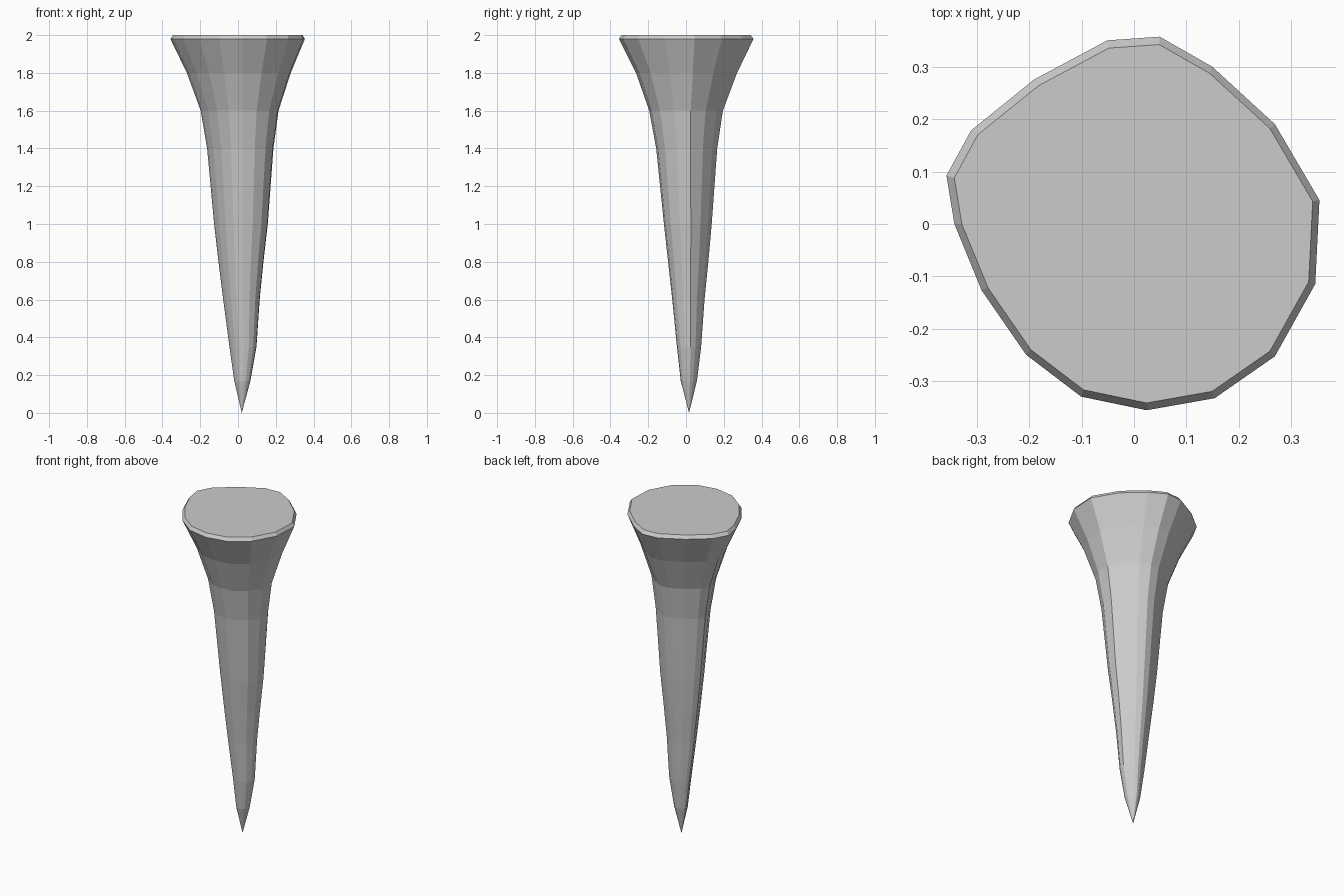
import bpy, bmesh

# Irregular hand-cut outline of the head, seen from above
outline = [(.355, .045), (.27, .19), (.15, .30), (.05, .357), (-.05, .35), (-.19, .275),
           (-.31, .178), (-.357, .092), (-.342, 0), (-.29, -.127), (-.205, -.25), (-.10, -.33),
           (.025, -.356), (.155, -.333), (.27, -.253), (.347, -.115)]

# Rings: height, then min x, max x, min y, max y
rings = [(2.0, -.342, .342, -.342, .342), (1.98, -.357, .355, -.356, .357),
         (1.8, -.27, .28, -.265, .27), (1.6, -.197, .215, -.195, .195),
         (1.4, -.163, .188, -.158, .165), (1.0, -.126, .158, -.117, .136),
         (.8, -.103, .135, -.095, .118), (.6, -.078, .115, -.073, .098),
         (.35, -.045, .098, -.048, .08), (.17, -.02, .066, -.028, .058)]

# Loft the rings from the flat head down to the pointed tip
bm = bmesh.new()
loops = []
for z, x0, x1, y0, y1 in rings:
    loops.append([bm.verts.new(((x0 + x1) / 2 + x / .356 * (x1 - x0) / 2,
                                (y0 + y1) / 2 + y / .3565 * (y1 - y0) / 2, z))
                  for x, y in outline])
n = len(outline)
bm.faces.new(loops[0])
for a, b in zip(loops, loops[1:]):
    for i in range(n):
        j = (i + 1) % n
        bm.faces.new((a[i], b[i], b[j], a[j]))
tip = bm.verts.new((.02, .016, 0))
for i in range(n):
    bm.faces.new((loops[-1][i], tip, loops[-1][(i + 1) % n]))
bmesh.ops.recalc_face_normals(bm, faces=bm.faces)

mesh = bpy.data.meshes.new("tapered_peg")
bm.to_mesh(mesh)
bm.free()
bpy.context.collection.objects.link(bpy.data.objects.new("tapered_peg", mesh))
